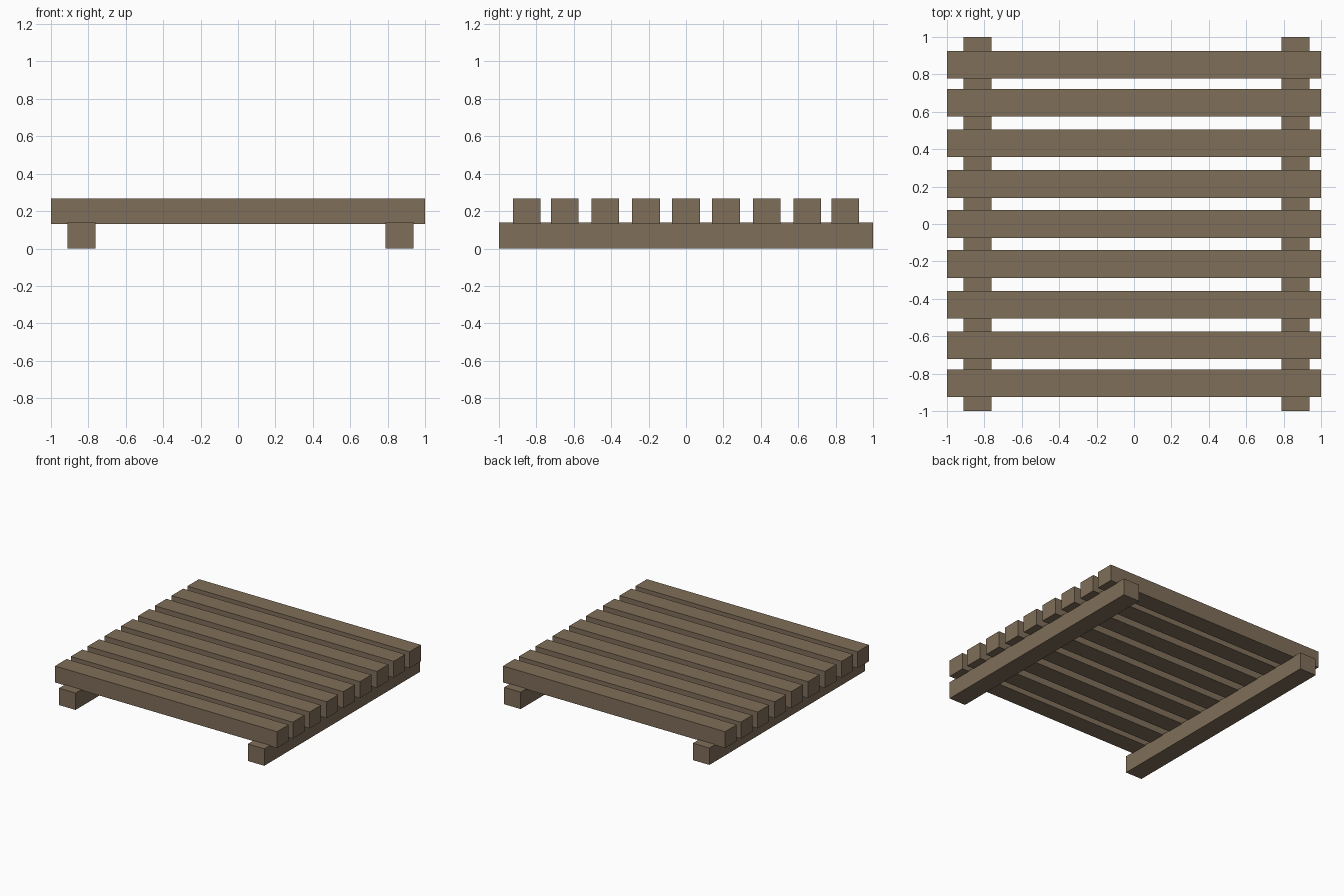
import bpy

if "Cube" in bpy.data.objects:
    bpy.data.objects.remove(bpy.data.objects["Cube"])

wood = bpy.data.materials.new("weathered brown wood")
wood.diffuse_color = (0.214, 0.158, 0.100, 1.0)
wood.use_nodes = True
wood.node_tree.nodes["Principled BSDF"].inputs["Base Color"].default_value = wood.diffuse_color


def beam(name, center, size):
    """Sharp-edged timber with its scale applied."""
    bpy.ops.mesh.primitive_cube_add(size=1, location=center)
    ob = bpy.context.object
    ob.name = name
    ob.scale = size
    bpy.ops.object.transform_apply(location=False, rotation=False, scale=True)
    ob.data.materials.append(wood)
    return ob


# Two support rails running front to back
for side, x in (("left", -0.837), ("right", 0.863)):
    beam(f"{side}_rail", (x, 0, 0.069), (0.148, 2.0, 0.138))

# Nine slats across the rails, sunk slightly into them
slat_y = (-0.851, -0.649, -0.432, -0.214, 0.0, 0.214, 0.432, 0.649, 0.851)
for i, y in enumerate(slat_y, 1):
    beam(f"slat_{i}", (0, y, 0.199), (2.0, 0.148, 0.134))
